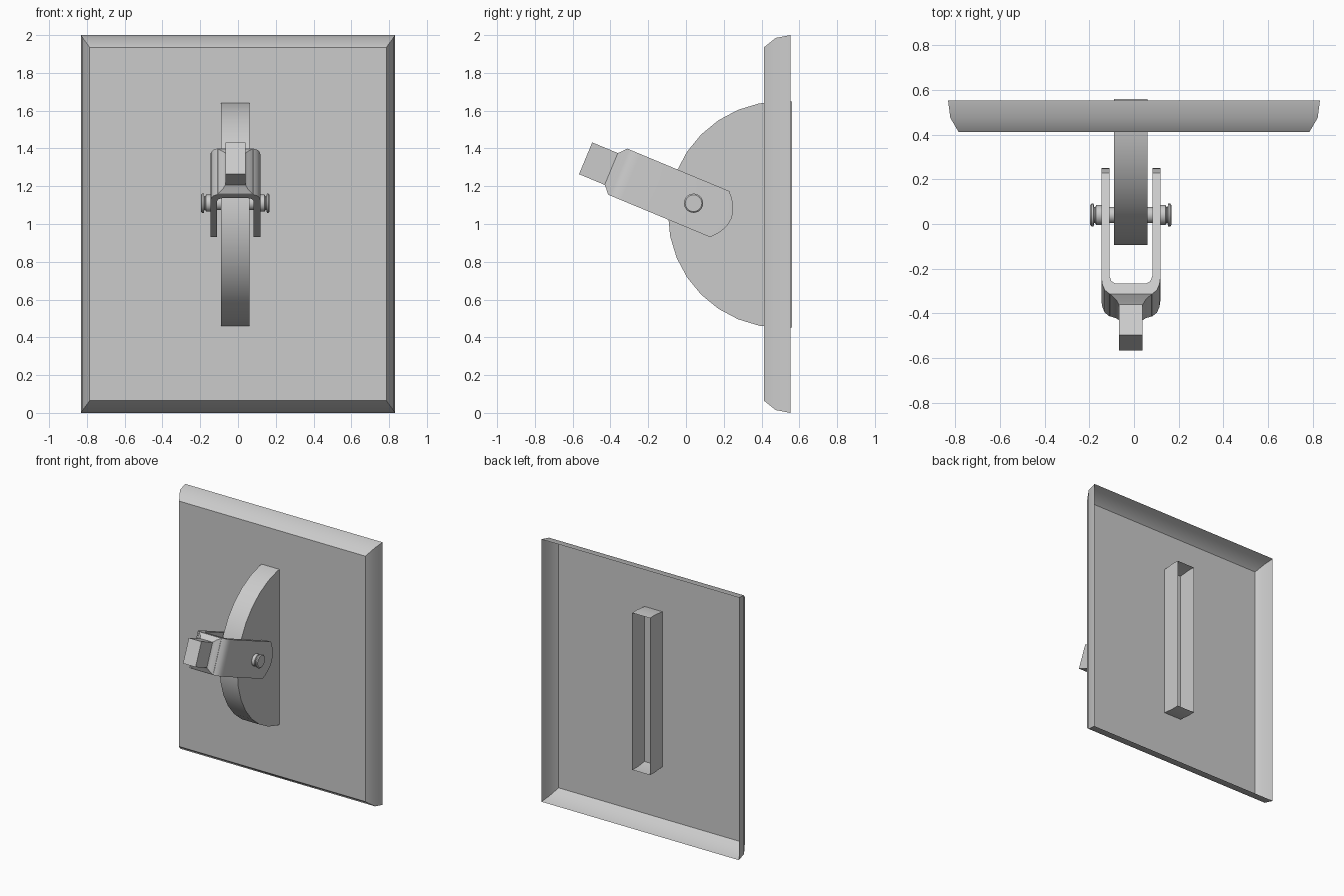
import bpy, bmesh
from math import sin, cos, pi, radians
from mathutils import Matrix, Vector

if "Cube" in bpy.data.objects:
    bpy.data.objects.remove(bpy.data.objects["Cube"])

CX = -0.014                      # fitting sits slightly left of the plate centre
PIVOT = Vector((CX, 0.04, 1.11))
TILT = radians(22.6)
# local axes of the yoke: x across, u outward along the arm, v up
U = Vector((0, -cos(TILT), sin(TILT)))
V = Vector((0, sin(TILT), cos(TILT)))


def local(x, u, v):
    return PIVOT + Vector((x, 0, 0)) + U * u + V * v


def loft(name, rings, cap_start=True, cap_end=True, angle=35, fix=True):
    """Skin closed rings of points into one object."""
    bm = bmesh.new()
    rows = [[bm.verts.new(p) for p in r] for r in rings]
    n = len(rows[0])
    for a, b in zip(rows, rows[1:]):
        for i in range(n):
            j = (i + 1) % n
            bm.faces.new((a[i], a[j], b[j], b[i]))
    if cap_start:
        bm.faces.new(rows[0][::-1])
    if cap_end:
        bm.faces.new(rows[-1])
    if fix:
        bmesh.ops.recalc_face_normals(bm, faces=bm.faces)
    me = bpy.data.meshes.new(name)
    bm.to_mesh(me)
    bm.free()
    ob = bpy.data.objects.new(name, me)
    bpy.context.collection.objects.link(ob)
    bpy.ops.object.select_all(action='DESELECT')
    ob.select_set(True)
    bpy.context.view_layer.objects.active = ob
    bpy.ops.object.shade_smooth_by_angle(angle=radians(angle))
    return ob


def plate_ring(y, hx, hz):
    return [(-hx, y, 1 - hz), (hx, y, 1 - hz), (hx, y, 1 + hz), (-hx, y, 1 + hz)]


# Back plate: thin tray, open at the back
loft("back_plate", [plate_ring(0.412, 0.785, 0.935), plate_ring(0.475, 0.822, 0.985),
                    plate_ring(0.552, 0.832, 1.0)], cap_end=False)

# Half disc guide, hollow and open at the back
SEG = 16
arc = [(0.56, 1.648)] + [(0.505 - 0.6 * sin(pi * i / SEG), 1.05 + 0.6 * cos(pi * i / SEG))
                         for i in range(SEG + 1)] + [(0.56, 0.452)]
disc = loft("half_disc", [[(CX + s * 0.075, y, z) for y, z in arc] for s in (-1, 1)])
bm = bmesh.new()
bm.from_mesh(disc.data)
bm.faces.ensure_lookup_table()
back = [f for f in bm.faces if len(f.verts) == 4 and all(v.co.y > 0.559 for v in f.verts)]
bmesh.ops.delete(bm, geom=back, context='FACES_ONLY')
bm.to_mesh(disc.data)
bm.free()


# Yoke: U-shaped section stacked along v, with arm tips curved
def yoke_ring(v):
    tip = -0.15 - 0.066 * (1 - (v / 0.132) ** 2)
    half_outer = [(0.132, tip), (0.132, 0.36), (0.128, 0.39), (0.117, 0.418), (0.095, 0.437)]
    half_inner = [(0.07, 0.386), (0.087, 0.376), (0.096, 0.35), (0.096, tip)]
    pts = half_outer + [(-x, u) for x, u in reversed(half_outer)]
    pts += [(-x, u) for x, u in reversed(half_inner)] + half_inner
    return [local(x, u, v) for x, u in pts]


loft("yoke", [yoke_ring(-0.132 + 0.264 * i / 10) for i in range(11)])


# Handle stub: flared neck running into a square block
def stub_ring(u, hx, hv):
    return [local(a * hx, u, b * hv) for a, b in ((-1, -1), (1, -1), (1, 1), (-1, 1))]


loft("handle_stub", [stub_ring(0.42, 0.105, 0.13), stub_ring(0.437, 0.093, 0.13),
                     stub_ring(0.455, 0.066, 0.108), stub_ring(0.472, 0.053, 0.091),
                     stub_ring(0.619, 0.053, 0.091)])

# Pivot pin with grooved heads, a revolved profile mirrored end to end
half = [(0.125, 0.036), (0.132, 0.045), (0.155, 0.045), (0.16, 0.036), (0.164, 0.036),
        (0.167, 0.051), (0.176, 0.051), (0.182, 0.044)]
profile = [(-x, r) for x, r in reversed(half)] + half
loft("pivot_pin", [[PIVOT + Vector((x, r * cos(2 * pi * i / 24), r * sin(2 * pi * i / 24)))
                    for i in range(24)] for x, r in profile])
